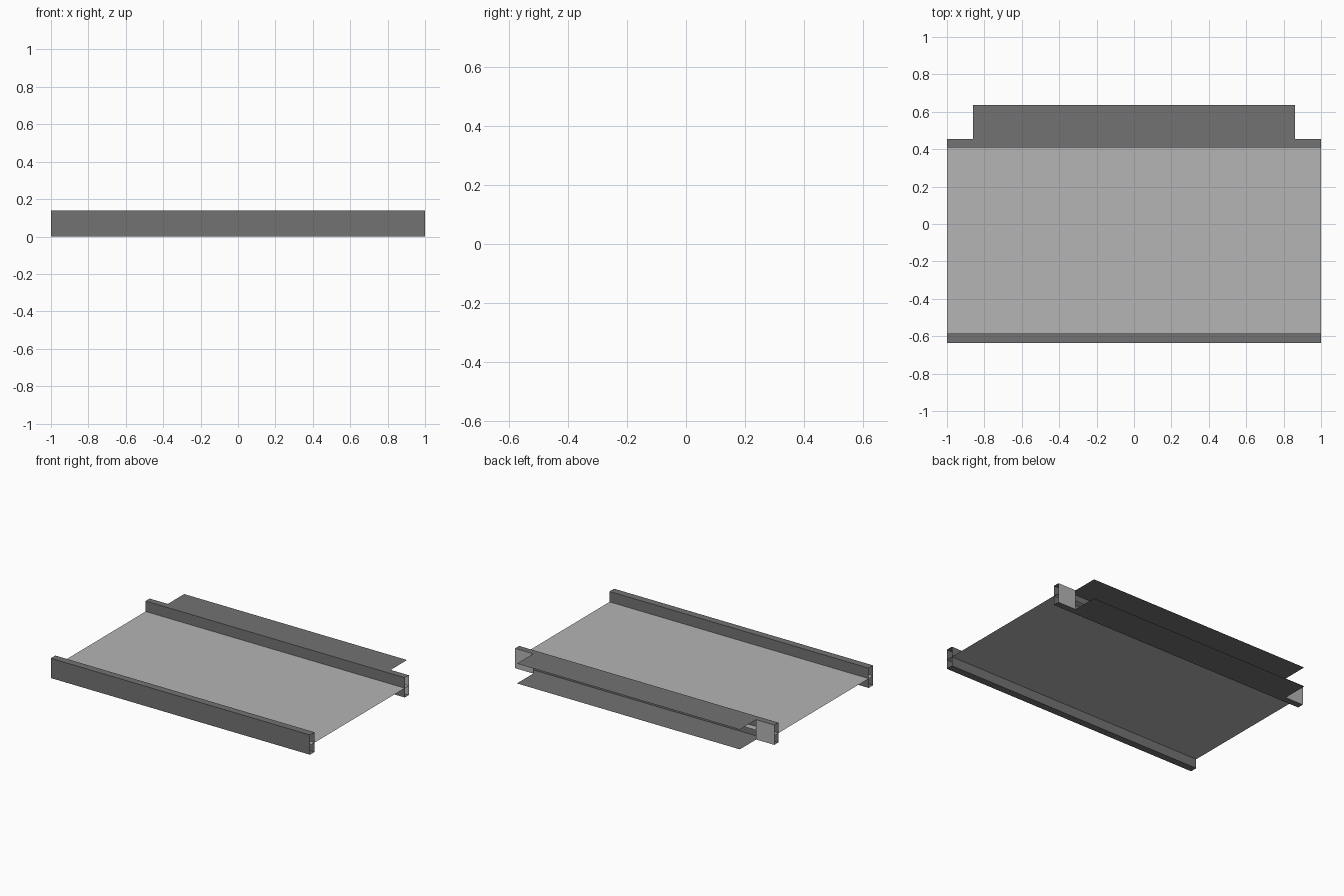
import bpy, bmesh

if "Cube" in bpy.data.objects:
    bpy.data.objects.remove(bpy.data.objects["Cube"])


def material(name, grey):
    m = bpy.data.materials.new(name)
    m.diffuse_color = (grey, grey, grey, 1)
    m.use_nodes = True
    m.node_tree.nodes["Principled BSDF"].inputs["Base Color"].default_value = m.diffuse_color
    return m


LIGHT = material("light grey steel", 0.46)
DARK = material("dark grey steel", 0.17)

H = 0.138                      # channel height
MID = 0.065                    # deck level
FRONT, FRONT_IN = -0.635, -0.585
BACK_IN, BACK, LIP = 0.41, 0.455, 0.635
CUT = 0.86                     # half length of the folded-out lips


def sheet(name, profile, mat, x0=-1.0, x1=1.0):
    """Sweep an open (y, z) profile along x as thin sheet metal."""
    bm = bmesh.new()
    rows = [[bm.verts.new((x, y, z)) for x in (x0, x1)] for y, z in profile]
    for a, b in zip(rows, rows[1:]):
        bm.faces.new((a[0], a[1], b[1], b[0]))
    me = bpy.data.meshes.new(name)
    bm.to_mesh(me)
    bm.free()
    me.materials.append(mat)
    ob = bpy.data.objects.new(name, me)
    bpy.context.collection.objects.link(ob)
    return ob


# Deck running through both side channels
sheet("deck", [(FRONT, MID), (BACK, MID)], LIGHT)

# Closed front channel, open at its ends
sheet("front_channel", [(FRONT, 0), (FRONT, H), (FRONT_IN, H),
                        (FRONT_IN, 0), (FRONT, 0)], DARK)

# Back channel, open towards the rear
sheet("back_channel", [(BACK, H), (BACK_IN, H), (BACK_IN, 0), (BACK, 0)], DARK)

# Upper and lower lips folded out from the back channel
for name, z in (("upper_lip", H), ("lower_lip", 0)):
    sheet(name, [(BACK, z), (LIP, z)], DARK, -CUT, CUT)

# Small plates closing the back channel at each end
for name, a, b in (("left_tab", -1, -CUT), ("right_tab", CUT, 1)):
    sheet(name, [(BACK, H), (BACK, 0)], LIGHT, a, b)

# Make every sheet's normals face up and outward
for name in ("deck", "upper_lip"):
    me = bpy.data.objects[name].data
    if me.polygons[0].normal.z < 0:
        me.flip_normals()
me = bpy.data.objects["lower_lip"].data
if me.polygons[0].normal.z > 0:
    me.flip_normals()
for name in ("left_tab", "right_tab"):
    me = bpy.data.objects[name].data
    if me.polygons[0].normal.y < 0:
        me.flip_normals()
me = bpy.data.objects["front_channel"].data
if me.polygons[0].normal.y > 0:
    me.flip_normals()
me = bpy.data.objects["back_channel"].data
if me.polygons[0].normal.z < 0:
    me.flip_normals()
